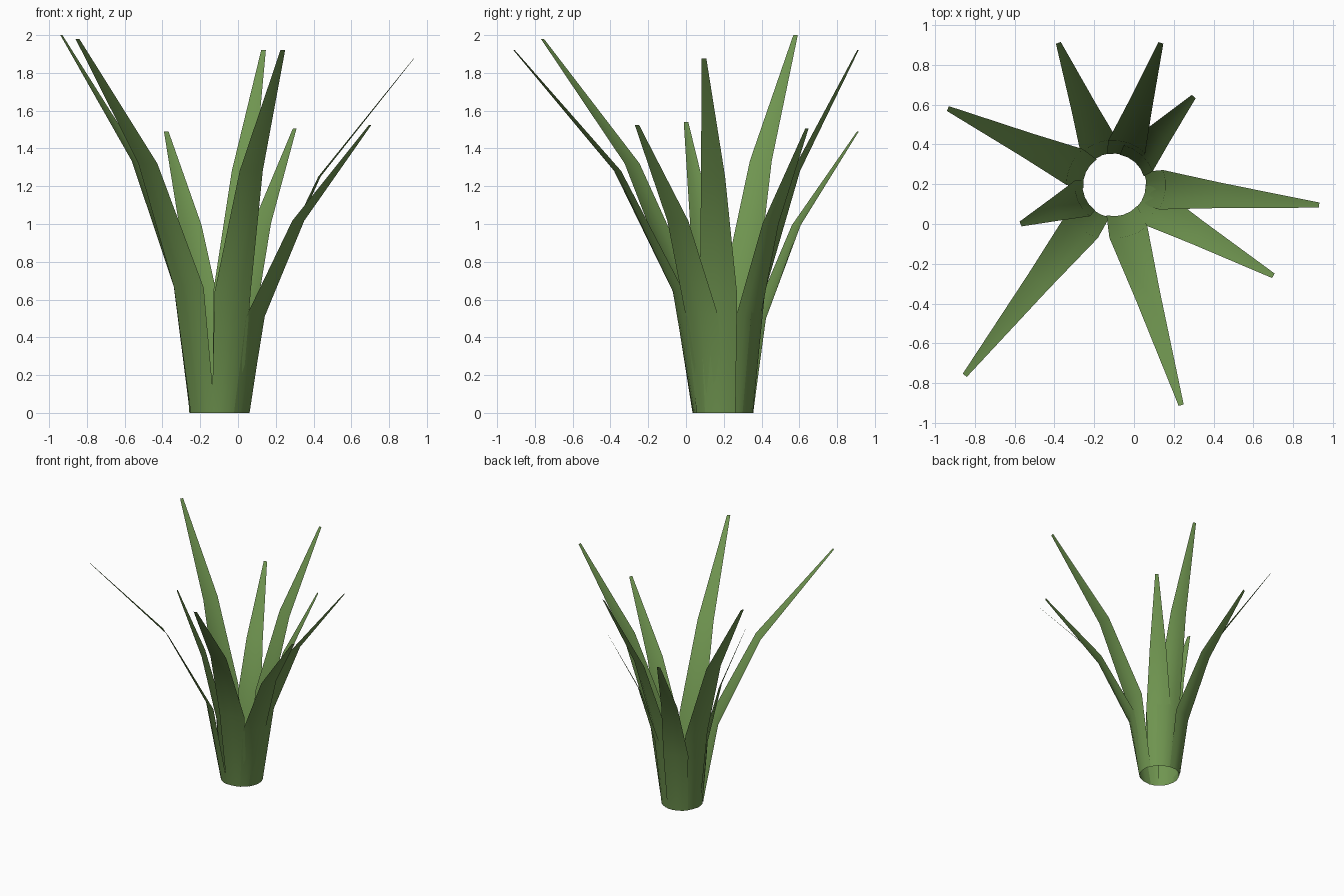
import bpy, bmesh, math

if "Cube" in bpy.data.objects:
    bpy.data.objects.remove(bpy.data.objects["Cube"])

CENTRE = (-0.1, 0.195)
BASE_R = 0.162
COLS = 4
# per row up the leaf: height share, outward bend share, half width
ROWS = [(0.0, 0.0, 0.085), (0.335, 0.11, 0.102), (0.667, 0.43, 0.064), (1.0, 1.0, 0.013)]

green = bpy.data.materials.new("leaf_green")
green.diffuse_color = (0.16, 0.30, 0.08, 1)
green.use_nodes = True
green.node_tree.nodes["Principled BSDF"].inputs["Base Color"].default_value = green.diffuse_color


def leaf(name, tip, base_r):
    """Arched strip, curled round the plant axis and bending outward to its tip."""
    dx, dy = tip[0] - CENTRE[0], tip[1] - CENTRE[1]
    reach, heading = math.hypot(dx, dy), math.atan2(dy, dx)
    bm = bmesh.new()
    grid = []
    for height, bend, half in ROWS:
        r = base_r + (reach - base_r) * bend
        row = []
        for c in range(COLS + 1):
            a = heading + (2 * c / COLS - 1) * half / r
            row.append(bm.verts.new((CENTRE[0] + r * math.cos(a),
                                     CENTRE[1] + r * math.sin(a),
                                     tip[2] * height)))
        grid.append(row)
    for lo, hi in zip(grid, grid[1:]):
        for c in range(COLS):
            f = bm.faces.new((lo[c], lo[c + 1], hi[c + 1], hi[c]))
            f.smooth = True
    mesh = bpy.data.meshes.new(name)
    bm.to_mesh(mesh)
    bm.free()
    mesh.materials.append(green)
    obj = bpy.data.objects.new(name, mesh)
    bpy.context.collection.objects.link(obj)


# leaf tips, going clockwise from the right
TIPS = [
    (0.93, 0.095, 1.875), (0.70, -0.26, 1.525), (0.237, -0.91, 1.92),
    (-0.85, -0.76, 1.98), (-0.57, 0.0, 1.54), (-0.935, 0.58, 2.0),
    (-0.38, 0.91, 1.49), (0.135, 0.91, 1.92), (0.30, 0.64, 1.505),
]
for i, tip in enumerate(TIPS):
    leaf(f"leaf_{i + 1}", tip, BASE_R - 0.003 * (i % 3))
